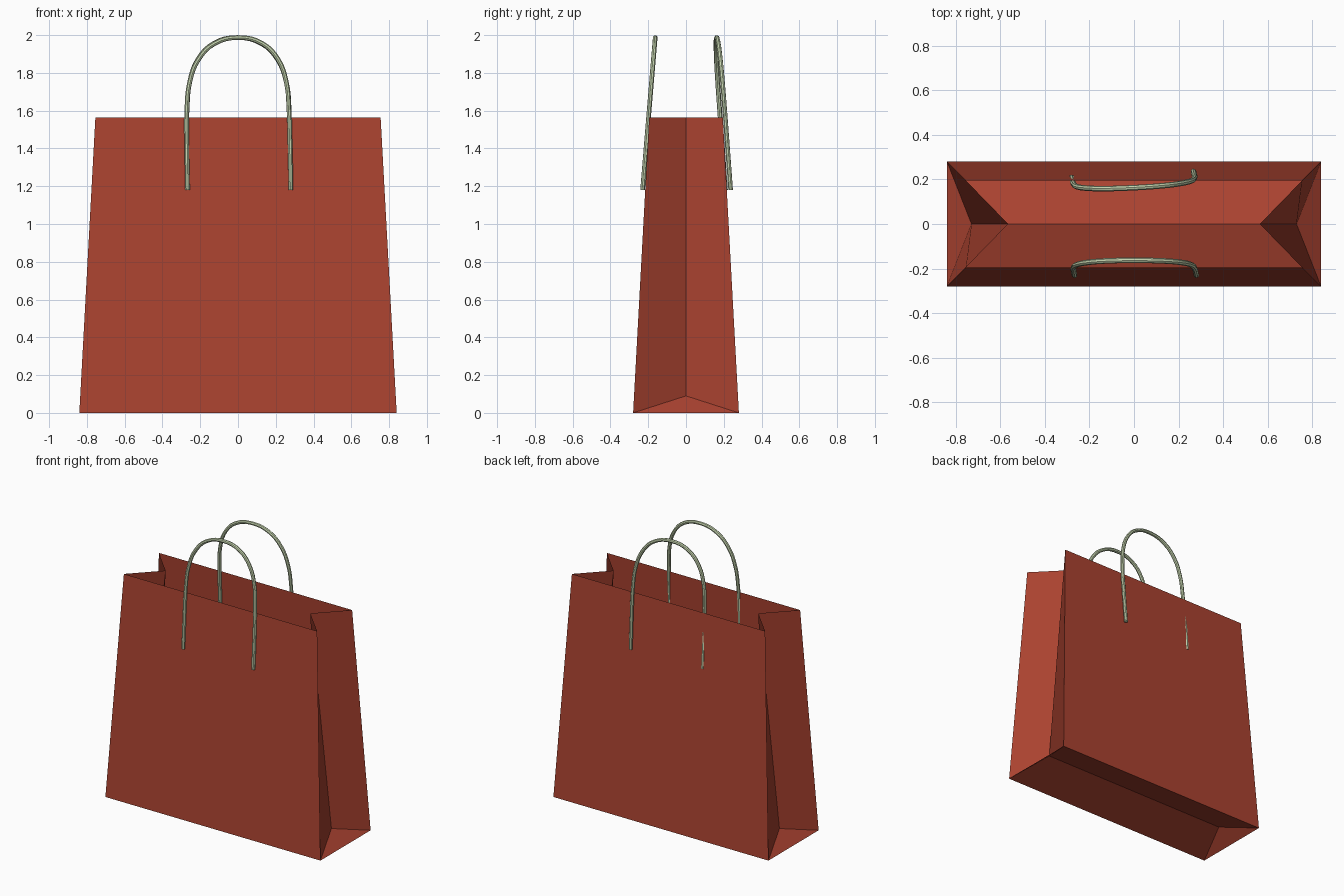
import bpy, bmesh

if "Cube" in bpy.data.objects:
    bpy.data.objects.remove(bpy.data.objects["Cube"])


def material(name, color):
    m = bpy.data.materials.new(name)
    m.diffuse_color = (*color, 1)
    m.use_nodes = True
    m.node_tree.nodes["Principled BSDF"].inputs["Base Color"].default_value = m.diffuse_color
    return m


red = material("red_paper", (0.41, 0.056, 0.03))
green = material("pale_green_cord", (0.56, 0.66, 0.43))

# Paper bag: tapered panels, folded-in sides and a base creased upward
bm = bmesh.new()


def ring(x, y, z):
    return [bm.verts.new((sx * x, sy * y, z))
            for sx, sy in ((-1, -1), (1, -1), (1, 1), (-1, 1))]


low = ring(0.84, 0.28, 0)
top = ring(0.755, 0.195, 1.565)
base_l, base_r = [bm.verts.new((x, 0, 0.09)) for x in (-0.73, 0.73)]
fold_l, fold_r = [bm.verts.new((x, 0, 1.565)) for x in (-0.565, 0.565)]

# front and back panels
bm.faces.new((low[0], low[1], top[1], top[0]))
bm.faces.new((low[2], low[3], top[3], top[2]))
# side gussets with their bottom triangles
for a, b, base, fold in ((1, 2, base_r, fold_r), (3, 0, base_l, fold_l)):
    bm.faces.new((low[a], base, fold, top[a]))
    bm.faces.new((base, low[b], top[b], fold))
    bm.faces.new((low[a], low[b], base))
# creased base
bm.faces.new((low[1], low[0], base_l, base_r))
bm.faces.new((low[3], low[2], base_r, base_l))
bmesh.ops.recalc_face_normals(bm, faces=bm.faces)

mesh = bpy.data.meshes.new("paper_bag")
bm.to_mesh(mesh)
bm.free()
mesh.materials.append(red)
bpy.context.collection.objects.link(bpy.data.objects.new("paper_bag", mesh))

# Cord handles: slightly uneven arches leaning inward
ARCH = [(-0.267, 1.18), (-0.271, 1.4), (-0.271, 1.6), (-0.256, 1.75),
        (-0.21, 1.87), (-0.125, 1.955), (0.005, 1.987), (0.13, 1.955),
        (0.213, 1.87), (0.256, 1.75), (0.27, 1.6), (0.276, 1.4), (0.28, 1.18)]


def handle(name, side, y_low, y_top, twist):
    cu = bpy.data.curves.new(name, 'CURVE')
    cu.dimensions = '3D'
    cu.bevel_depth = 0.0125
    cu.bevel_resolution = 2
    cu.resolution_u = 4
    cu.use_fill_caps = True
    sp = cu.splines.new('BEZIER')
    sp.bezier_points.add(len(ARCH) - 1)
    for p, (x, z) in zip(sp.bezier_points, ARCH):
        t = (z - 1.18) / 0.807
        x *= -side
        p.co = (x, side * (y_low + (y_top - y_low) * t) + twist * x, z)
        p.handle_left_type = p.handle_right_type = 'AUTO'
    cu.materials.append(green)
    ob = bpy.data.objects.new(name, cu)
    bpy.context.collection.objects.link(ob)
    bpy.ops.object.select_all(action='DESELECT')
    bpy.context.view_layer.objects.active = ob
    ob.select_set(True)
    bpy.ops.object.convert(target='MESH')
    bpy.ops.object.shade_smooth_by_angle()


handle("front_handle", -1, 0.23, 0.163, 0)
handle("back_handle", 1, 0.223, 0.163, 0.05)
